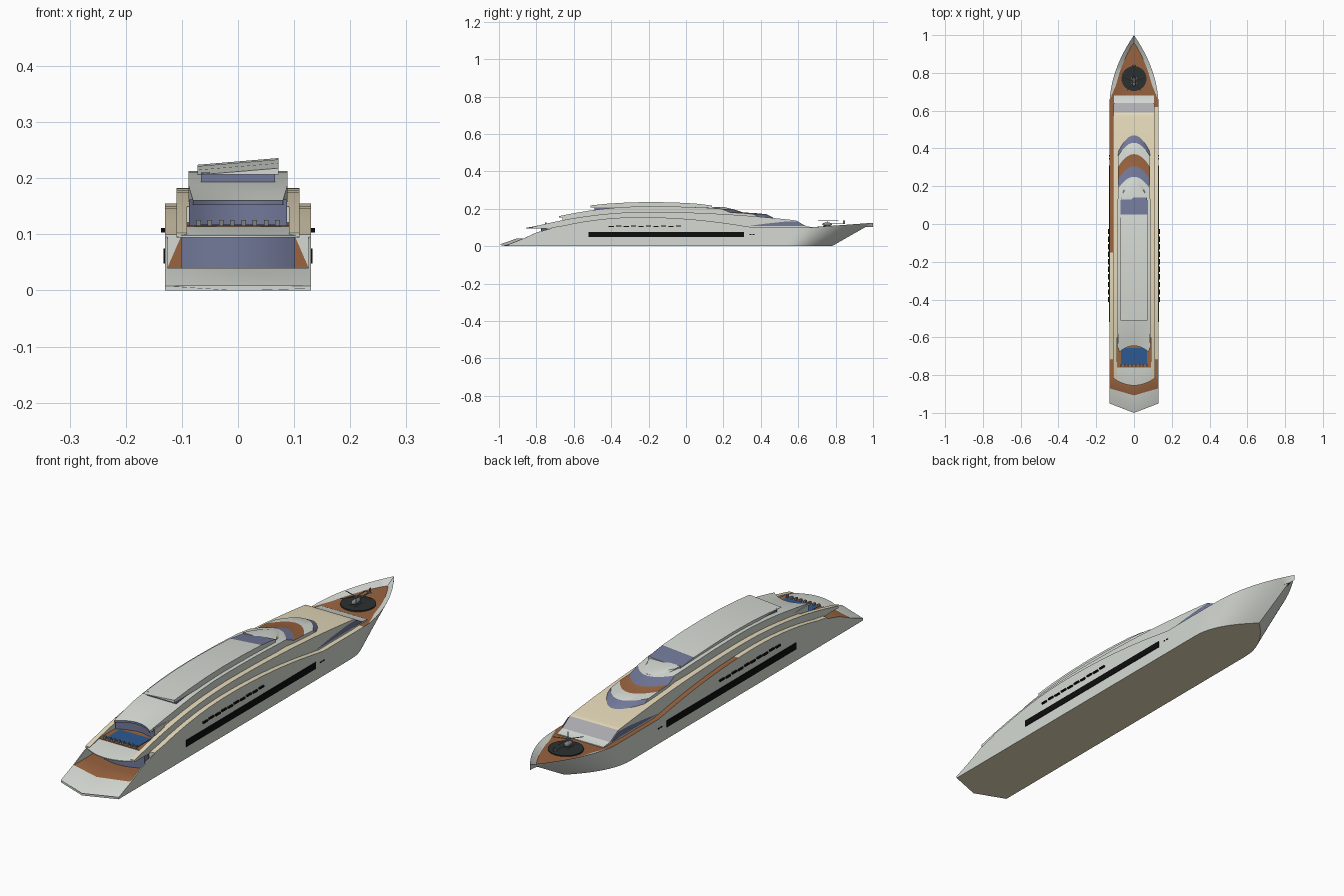
import bpy, bmesh, math
from mathutils import Matrix, Vector

if "Cube" in bpy.data.objects:
    bpy.data.objects.remove(bpy.data.objects["Cube"])


def material(name, r, g, b):
    m = bpy.data.materials.new(name)
    m.diffuse_color = (r, g, b, 1)
    m.use_nodes = True
    m.node_tree.nodes["Principled BSDF"].inputs["Base Color"].default_value = m.diffuse_color
    return m


MATS = [material("white paint", 0.67, 0.70, 0.65), material("cream paint", 0.80, 0.71, 0.50),
        material("teak", 0.32, 0.125, 0.05), material("tinted glass", 0.17, 0.19, 0.32),
        material("black glass", 0.004, 0.004, 0.004), material("pool water", 0.025, 0.10, 0.29),
        material("dark pad", 0.025, 0.03, 0.03), material("pale glass", 0.42, 0.42, 0.45),
        material("metal grey", 0.22, 0.23, 0.23)]
WHITE, CREAM, TEAK, GLASS, BLACK, WATER, PAD, PALE, METAL = range(9)


def finish(name, bm, smooth=True):
    bmesh.ops.remove_doubles(bm, verts=bm.verts, dist=1e-5)
    bmesh.ops.recalc_face_normals(bm, faces=bm.faces)
    me = bpy.data.meshes.new(name)
    bm.to_mesh(me)
    bm.free()
    for m in MATS:
        me.materials.append(m)
    ob = bpy.data.objects.new(name, me)
    bpy.context.collection.objects.link(ob)
    if smooth:
        bpy.ops.object.select_all(action='DESELECT')
        ob.select_set(True)
        bpy.context.view_layer.objects.active = ob
        bpy.ops.object.shade_smooth_by_angle(angle=math.radians(25))
    return ob


def face(bm, verts, mat):
    f = bm.faces.new(verts)
    f.material_index = mat


def boxes(name, items, mat):
    """Axis-aligned boxes given as (x, y, z, sx, sy, sz)."""
    bm = bmesh.new()
    for x, y, z, sx, sy, sz in items:
        bmesh.ops.create_cube(bm, size=1, matrix=Matrix.Translation((x, y, z)) @ Matrix.Diagonal((sx, sy, sz, 1)))
    for f in bm.faces:
        f.material_index = mat
    return finish(name, bm, False)


def tier(name, stations, u0=-1.0, u1=1.0, end=WHITE, side=WHITE, tilt=0.0, cols=12):
    """Loft along y; station = (y, z_bottom, z_top, half_width, centre_bulge, top_material)."""
    bm = bmesh.new()
    low, top = [], []
    us = [u0 + (u1 - u0) * i / cols for i in range(cols + 1)]
    for y, zb, zt, w, arc, _ in stations:
        low.append([bm.verts.new((u * w, y + arc * (1 - u * u), zb)) for u in us])
        top.append([bm.verts.new((u * w, y + arc * (1 - u * u), zt + tilt * u)) for u in us])
    for i in range(len(stations) - 1):
        for j in range(cols):
            face(bm, (top[i][j], top[i][j + 1], top[i + 1][j + 1], top[i + 1][j]), stations[i][5])
            face(bm, (low[i][j], low[i][j + 1], low[i + 1][j + 1], low[i + 1][j]), WHITE)
        for j in (0, cols):
            face(bm, (low[i][j], low[i + 1][j], top[i + 1][j], top[i][j]), side)
    for i in (0, -1):
        for j in range(cols):
            face(bm, (low[i][j], low[i][j + 1], top[i][j + 1], top[i][j]), end)
    return finish(name, bm)


def arch(y, peak, y0, k_aft, k_fore):
    return peak - (k_aft if y < y0 else k_fore) * (y - y0) ** 2


def span(a, b, n):
    return [a + (b - a) * i / n for i in range(n + 1)]


# Hull: ring sections from stern to raked bow
def hull():
    bm = bmesh.new()
    ys = [(-0.95, 0), (-0.87, 0), (-0.8, 0), (-0.72, 0)]
    ys += [(y, 1) for y in span(-0.72, -0.15, 10) + span(-0.1, 0.62, 14)]
    ys += [(y, 2) for y in span(0.66, 1.0, 14)]
    rings = []
    for y, zone in ys:
        w = 0.13 if y < 0.62 else 0.13 * (1 - ((y - 0.62) / 0.38) ** 2)
        zt = max(arch(y, 0.155, -0.25, 0.272, 0.15), 0.1)
        m, zd = 0.03, zt
        if zone == 0:
            zt = arch(y, 0.155, -0.25, 0.272, 0) if y > -0.86 else (0.04 if y > -0.9 else 0.008)
            m, zd = 0.004, min(zt, 0.04)
        if zone == 2:
            zt = 0.1 + 0.025 * ((y - 0.66) / 0.34)
            m, zd = min(0.004 + 0.25 * (y - 0.66), 0.024), 0.098 + 0.012 * (y - 0.66)
        m = min(m, w)
        zi = zd if zone == 2 else zt
        yb = y if y < 0.4 else 0.4 + (y - 0.4) * 0.38 / 0.6
        half = [(0, yb, 0), (w, yb, 0), (w, (y + yb) / 2, zt / 2), (w, y, zt),
                (w - m, y, zi), (w - m, y, zd), (0, y, zd)]
        ring = half + [(-a, b, c) for a, b, c in half[-2:0:-1]]
        v = 0.05 * max(0, min(1, (-0.72 - y) / 0.2))
        rings.append([bm.verts.new((a, b - v * (1 - abs(a) / 0.13), c)) for a, b, c in ring])
    n = 12
    for (y, zone), a, b in zip(ys, rings, rings[1:]):
        for j in range(n):
            part = j if j < 6 else 11 - j
            mat = WHITE
            if part == 0:
                mat = CREAM
            elif part == 3 and zone == 1:
                mat = TEAK if (j > 5 and y > -0.16) or y > 0.6 else CREAM
            elif part == 5:
                mat = WHITE if y < -0.9 else TEAK
            face(bm, (a[j], a[(j + 1) % n], b[(j + 1) % n], b[j]), mat)
    face(bm, rings[0], WHITE)
    bmesh.ops.remove_doubles(bm, verts=bm.verts, dist=1e-5)
    bmesh.ops.dissolve_degenerate(bm, edges=bm.edges, dist=1e-6)
    finish("hull", bm)


hull()

# Lower saloon behind the stern deck, and the terrace slab above it
tier("lower_saloon", [(-0.745, 0.035, 0.096, 0.102, -0.03, WHITE), (-0.6, 0.035, 0.096, 0.102, 0, WHITE)],
     end=GLASS, side=GLASS)
tier("pool_terrace", [(-0.82, 0.094, 0.098, 0.105, -0.035, WHITE), (-0.76, 0.094, 0.114, 0.109, -0.01, WHITE),
                      (-0.58, 0.094, 0.114, 0.11, 0, WHITE)])


# Main deck house with cream roof and sloping front glass
def mid(y):
    return arch(y, 0.183, -0.2, 0.209, 0.073)


tier("main_deck_house", [(y, 0.095, mid(y), 0.11, 0, CREAM) for y in span(-0.6, 0.57, 18)] +
     [(0.59, 0.095, 0.137, 0.109, 0, PALE), (0.64, 0.095, 0.107, 0.107, 0, WHITE),
      (0.68, 0.095, 0.101, 0.105, 0, WHITE)])
for s, u in (("left", (-1, -0.83)), ("right", (0.83, 1))):
    tier("terrace_wing_" + s, [(y, 0.095, mid(y), 0.11, 0, CREAM) for y in span(-0.82, -0.58, 6)], *u, cols=1)

# Tapered side windows near the bow
bm = bmesh.new()
for x in (-0.112, 0.112):
    face(bm, [bm.verts.new((x, y, z)) for y, z in
              ((0.33, 0.107), (0.43, 0.121), (0.53, 0.131), (0.595, 0.133), (0.64, 0.108))], GLASS)
finish("bow_side_windows", bm, False)

# Upper saloon glass behind the pool
tier("upper_saloon", [(-0.66, 0.11, 0.162, 0.087, 0.03, WHITE), (-0.5, 0.11, 0.162, 0.087, 0, WHITE)],
     end=GLASS)


# Upper deck house with rounded front terraces
def high(y):
    return arch(y, 0.213, -0.2, 0.23, 0.074)


tier("upper_deck_house",
     [(y, 0.152, high(y), 0.088 - 0.008 * max(0, -0.55 - y) / 0.13, 0.035 * max(0, -0.5 - y) / 0.18, WHITE)
      for y in span(-0.68, 0.0, 14)] +
     [(0.12, 0.152, 0.205, 0.087, 0.03, WHITE), (0.19, 0.15, 0.199, 0.082, 0.06, GLASS),
      (0.235, 0.15, 0.18, 0.086, 0.07, TEAK), (0.30, 0.148, 0.177, 0.086, 0.07, WHITE),
      (0.36, 0.145, 0.171, 0.084, 0.07, GLASS), (0.40, 0.142, 0.15, 0.082, 0.07, GLASS)], end=GLASS)

# Top lounge glass and tilted roof with a sloping skylight
tier("top_lounge", [(-0.49, 0.185, 0.21, 0.066, 0, WHITE), (-0.3, 0.185, 0.21, 0.066, 0, WHITE)],
     end=GLASS, side=GLASS)
tier("roof", [(-0.51, 0.207, 0.212, 0.072, 0, WHITE), (-0.42, 0.207, 0.221, 0.072, 0, WHITE),
              (-0.31, 0.207, 0.2275, 0.072, 0, WHITE), (-0.2, 0.207, 0.23, 0.072, 0, WHITE),
              (-0.07, 0.207, 0.228, 0.072, 0, WHITE), (0.05, 0.206, 0.222, 0.071, 0, GLASS),
              (0.14, 0.2, 0.211, 0.07, 0, WHITE)], tilt=0.006)
tier("lounge_dome", [(0.13, 0.198, 0.211, 0.068, 0, WHITE), (0.16, 0.198, 0.208, 0.06, 0.05, WHITE),
                     (0.18, 0.195, 0.2, 0.055, 0.06, WHITE)])

# Pool with teak surround and loungers
boxes("pool_surround", [(0, -0.70, 0.1145, 0.182, 0.12, 0.003)], TEAK)
boxes("pool", [(0, -0.70, 0.1165, 0.14, 0.085, 0.003)], WATER)
boxes("loungers", [(-0.07 + 0.02 * i, -0.75, 0.121, 0.008, 0.01, 0.01) for i in range(8)], METAL)

# Hull side glazing, balcony rails and small portholes
boxes("hull_window_strip", [(s * 0.1305, -0.105, 0.0615, 0.004, 0.83, 0.027) for s in (-1, 1)], BLACK)
boxes("balcony_rails", [(s * 0.133, -0.40 + 0.04 * i, 0.106 + 0.002 * (i % 2), 0.008, 0.028, 0.006)
                        for s in (-1, 1) for i in range(10)], BLACK)
boxes("portholes", [(s * 0.1305, 0.345 + 0.016 * i, 0.062, 0.003, 0.009, 0.004)
                    for s in (-1, 1) for i in range(2)], BLACK)

# Helicopter pad
bm = bmesh.new()
bmesh.ops.create_cone(bm, cap_ends=True, segments=40, radius1=0.066, radius2=0.066, depth=0.006,
                      matrix=Matrix.Translation((0, 0.77, 0.101)))
for f in bm.faces:
    f.material_index = PAD
finish("landing_pad", bm)

# Helicopter body, tail, skids and rotor
bm = bmesh.new()
bmesh.ops.create_uvsphere(bm, u_segments=16, v_segments=10, radius=1,
                          matrix=Matrix.Translation((0, 0.755, 0.117)) @ Matrix.Diagonal((0.011, 0.027, 0.010, 1)))
for f in bm.faces:
    f.material_index = METAL
finish("helicopter_body", bm)
boxes("helicopter_tail", [(0, 0.81, 0.12, 0.004, 0.07, 0.004), (0, 0.845, 0.127, 0.002, 0.01, 0.018),
                          (0, 0.84, 0.121, 0.022, 0.006, 0.002), (0, 0.755, 0.13, 0.003, 0.003, 0.012)], METAL)
boxes("helicopter_skids", [(s * 0.011, 0.755, 0.106, 0.002, 0.045, 0.002) for s in (-1, 1)], METAL)
bm = bmesh.new()
for i in range(5):
    spin = Matrix.Translation((0, 0.755, 0.136)) @ Matrix.Rotation(i * math.tau / 5 + 0.3, 4, 'Z')
    bmesh.ops.create_cube(bm, size=1, matrix=spin @ Matrix.Translation((0.03, 0, 0)) @ Matrix.Diagonal((0.06, 0.004, 0.0015, 1)))
for f in bm.faces:
    f.material_index = METAL
finish("rotor_blades", bm, False)
